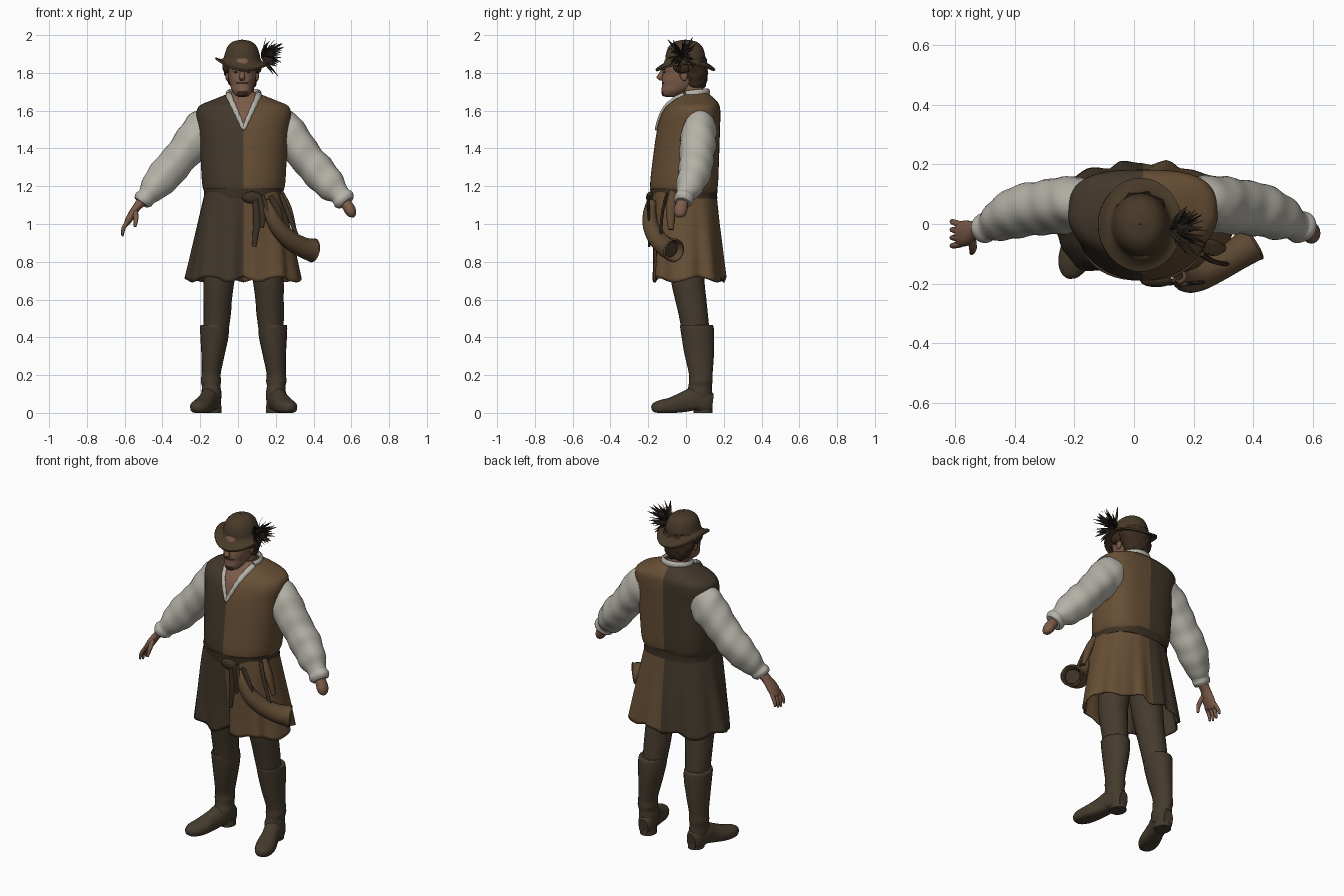
import bpy, bmesh, math, random
from mathutils import Vector
from mathutils.bvhtree import BVHTree

random.seed(4)
CX = 0.03  # body mid-line


def mat(name, r, g, b):
    m = bpy.data.materials.new(name)
    m.diffuse_color = (r, g, b, 1)
    return m


DARK = mat("dark brown cloth", 0.056, 0.040, 0.025)
TAN = mat("tan cloth", 0.135, 0.078, 0.036)
LINEN = mat("linen", 0.46, 0.44, 0.39)
SKIN = mat("skin", 0.20, 0.105, 0.066)
BOOT = mat("boot leather", 0.060, 0.044, 0.027)
HAT = mat("hat felt", 0.064, 0.042, 0.022)
HAIR = mat("hair", 0.040, 0.023, 0.013)
FEATHER = mat("feather", 0.020, 0.015, 0.010)
BELT = mat("belt leather", 0.045, 0.030, 0.018)
HORN = mat("horn", 0.110, 0.066, 0.032)


def make(name, verts, faces, mats, angle=50):
    me = bpy.data.meshes.new(name)
    me.from_pydata([tuple(v) for v in verts], [], faces)
    bm = bmesh.new()
    bm.from_mesh(me)
    bmesh.ops.recalc_face_normals(bm, faces=bm.faces)
    bm.to_mesh(me)
    bm.free()
    for m in mats:
        me.materials.append(m)
    ob = bpy.data.objects.new(name, me)
    bpy.context.collection.objects.link(ob)
    bpy.ops.object.select_all(action='DESELECT')
    ob.select_set(True)
    bpy.context.view_layer.objects.active = ob
    bpy.ops.object.shade_smooth_by_angle(angle=math.radians(angle))
    return ob


def spline(rows, sub):
    out, n = [], len(rows)
    for i in range(n - 1):
        quad = [rows[max(i - 1, 0)], rows[i], rows[i + 1], rows[min(i + 2, n - 1)]]
        for k in range(sub):
            t = k / sub
            out.append([0.5 * (2 * b + (c - a) * t + (2 * a - 5 * b + 4 * c - d) * t * t
                               + (3 * b - a - 3 * c + d) * t ** 3) for a, b, c, d in zip(*quad)])
    return out + [list(rows[-1])]


def tube(name, rows, mats, ref=(0, 1, 0), n=20, sub=4, flat=False, front=2, back=2, cap=True):
    """Skin rings (x, y, z, half width, half depth) along a smooth path."""
    rows = spline(rows, sub)
    verts, faces = [], []
    for i, (x, y, z, a, b) in enumerate(rows):
        u, v = Vector((1, 0, 0)), Vector((0, 1, 0))
        if not flat:
            t = (Vector(rows[min(i + 1, len(rows) - 1)][:3]) - Vector(rows[max(i - 1, 0)][:3])).normalized()
            v = Vector(ref)
            v = (v - t * v.dot(t)).normalized()
            u = v.cross(t)
        for k in range(n):
            th = 2 * math.pi * k / n
            c, s = math.cos(th), math.sin(th)
            e = 2 / (front if s < 0 else back)
            verts.append(Vector((x, y, z)) + u * a * math.copysign(abs(c) ** e, c)
                         + v * b * math.copysign(abs(s) ** e, s))
    for i in range(len(rows) - 1):
        for k in range(n):
            j = (k + 1) % n
            faces.append((i * n + k, i * n + j, (i + 1) * n + j, (i + 1) * n + k))
    if cap:
        faces += [tuple(range(n)), tuple(range(len(verts) - n, len(verts)))]
    return make(name, verts, faces, mats if isinstance(mats, list) else [mats])


def levels(rows):
    """(z, x half, y front, y back) about the mid-line -> ring rows."""
    return [(CX, (f + b) / 2, z, rx, (b - f) / 2) for z, rx, f, b in rows]


def thicken(ob, t):
    m = ob.modifiers.new("thickness", 'SOLIDIFY')
    m.thickness = t


def ball(name, loc, scale, m):
    x, y, z = loc
    a, b, h = scale
    rows = [(x, y, z - h * math.cos(math.pi * i / 8), max(a * math.sin(math.pi * i / 8), 1e-4),
             max(b * math.sin(math.pi * i / 8), 1e-4)) for i in range(9)]
    return tube(name, rows, m, n=14, sub=1, flat=True)


# Two-colour sleeveless jerkin with open V neck
jerkin = tube("jerkin", levels([
    (1.155, .195, -.17, .15), (1.20, .218, -.19, .168), (1.35, .228, -.175, .175), (1.5, .238, -.153, .18),
    (1.58, .25, -.13, .182), (1.625, .235, -.105, .178), (1.655, .17, -.075, .16), (1.685, .095, -.05, .125),
    (1.70, .07, -.03, .105)]), [DARK, TAN, SKIN], n=72, sub=6, flat=True, front=2.0, back=3.0)
for p in jerkin.data.polygons:
    c = p.center
    p.material_index = 1 if c.x > CX else 0
    if c.y < 0.02 and abs(c.x - CX) < (c.z - 1.50) * 0.42:
        p.material_index = 2

# Linen collar following the neckline
bvh = BVHTree.FromPolygons([v.co for v in jerkin.data.vertices], [p.vertices for p in jerkin.data.polygons])
neckline = []
for i in range(-10, 11):
    x, z = CX + 0.0082 * i, 1.50 + 0.0185 * abs(i)
    hit = bvh.ray_cast(Vector((x, -1, min(z, 1.685))), Vector((0, 1, 0)))[0]
    neckline.append((x, hit.y - 0.003, hit.z + 0.003, 0.009 + 0.003 * (i % 2) + 0.0005 * abs(i), 0.009))
tube("collar_front", neckline, LINEN, n=8, sub=2)
tube("collar_back", [(CX + .082 * math.cos(a), .04 + .075 * math.sin(a), 1.69 + .008 * math.sin(a), .013, .02)
     for a in [math.pi * k / 12 for k in range(-2, 15)]], LINEN, ref=(0, 0, 1), n=8, sub=1)

# Flared skirt with folds
skirt = tube("skirt", levels([
    (1.175, .195, -.175, .15), (1.12, .208, -.175, .158), (1.0, .232, -.17, .17), (.85, .262, -.165, .185),
    (.705, .29, -.165, .198)]), [DARK, TAN], n=96, sub=5, flat=True, front=2.7, back=2.4, cap=False)
for v in skirt.data.vertices:
    f = (1.175 - v.co.z) / 0.47
    a = math.atan2(v.co.y, v.co.x - CX)
    k = 1 + f * (0.04 * math.cos(10 * a + 0.6) + 0.02 * math.sin(17 * a))
    v.co.x = CX + (v.co.x - CX) * k
    v.co.y *= k
    if v.co.y < 0:
        v.co.y += 0.05 * f * math.exp(-((v.co.x - 0.035) / 0.022) ** 2)
    v.co.z += 0.014 * f ** 4 * math.sin(7 * a)
for p in skirt.data.polygons:
    p.material_index = 1 if p.center.x > CX else 0
thicken(skirt, -0.008)

# Belt, knot and hanging ends
belt = tube("belt", levels([(1.135, .211, -.186, .166), (1.16, .21, -.188, .165), (1.188, .212, -.19, .168)]),
            BELT, n=48, sub=2, flat=True, front=2.4, back=2.6)
ball("belt_knot", (.075, -.19, 1.14), (.055, .022, .032), BELT)
for i, (x0, x1, z1) in enumerate([(.09, .085, .88), (.11, .125, .98), (.17, .23, .98)]):
    tube(f"belt_end_{i}", [(x0, -.2, 1.15, .014, .007), ((x0 + x1) / 2 + .012, -.198, (1.15 + z1) / 2, .02, .007),
                           (x1, -.195, z1, .011, .006)], BELT, n=8)

# Hunting horn on straps
horn = tube("horn", [(.15, -.175, 1.12, .014, .014), (.17, -.192, 1.06, .026, .026), (.21, -.185, .985, .034, .034),
                     (.27, -.15, .92, .04, .04), (.34, -.105, .878, .045, .045), (.39, -.07, .862, .052, .052),
                     (.402, -.062, .859, .057, .057)], HORN, n=16, cap=False)
thicken(horn, -0.009)
tube("horn_hollow", [(.35, -.10, .874, .036, .036), (.378, -.08, .866, .042, .042)], BELT, n=16)
tube("horn_strap_front", [(.13, -.19, 1.15, .01, .006), (.17, -.222, 1.05, .01, .006),
                          (.235, -.2, .945, .012, .006)], BELT, n=8)
tube("horn_strap_side", [(.225, -.10, 1.16, .012, .008), (.265, -.125, 1.06, .012, .008),
                         (.315, -.135, .925, .012, .008)], BELT, n=8)
tube("knife_sheath", [(.225, -.07, 1.17, .015, .02), (.265, -.08, 1.08, .02, .028), (.30, -.08, .97, .01, .014)],
     HORN, n=10)

# Limbs on both sides
for side, s in (("left", 1), ("right", -1)):
    def limb(rows):
        return [(CX + s * r[0],) + tuple(r[1:]) for r in rows]
    # Puffed sleeve with gathered cuff
    sleeve = tube(side + "_sleeve", limb([
        (.16, .075, 1.535, .10, .08), (.21, .07, 1.49, .115, .09), (.265, .063, 1.435, .102, .095),
        (.335, .055, 1.35, .09, .09), (.40, .045, 1.275, .092, .087), (.465, .018, 1.20, .08, .073),
        (.502, 0, 1.16, .058, .055), (.515, -.006, 1.145, .053, .05), (.53, -.012, 1.128, .057, .052),
        (.542, -.016, 1.112, .045, .042)]), LINEN, n=28, sub=5)
    for v in sleeve.data.vertices:
        d = 0.005 * math.sin(34 * v.co.z + 26 * v.co.y) * math.sin(45 * abs(v.co.x))
        v.co += v.normal * d
    # Hose, tall boot and splayed foot
    tube(side + "_hose", limb([(.10, .01, .92, .095, .10), (.128, .008, .72, .083, .09), (.137, .025, .6, .075, .083),
                               (.14, .037, .53, .073, .078), (.145, .05, .44, .066, .074)]), BOOT, flat=True)
    tube(side + "_boot", limb([
        (.152, .055, .465, .066, .075), (.154, .057, .46, .076, .088), (.155, .063, .40, .074, .086),
        (.162, .07, .31, .062, .078), (.172, .078, .21, .051, .063), (.173, .078, .17, .054, .063),
        (.172, .075, .14, .049, .062), (.170, .07, .10, .053, .068), (.168, .075, .05, .046, .062)]), BOOT, flat=True)
    foot = tube(side + "_foot", limb([
        (.162, .14, .055, .03, .045), (.165, .11, .06, .046, .062), (.178, .05, .075, .05, .062),
        (.195, -.01, .058, .048, .054), (.218, -.08, .04, .056, .042), (.236, -.135, .033, .05, .035),
        (.246, -.17, .028, .03, .024), (.249, -.182, .026, .008, .008)]), BOOT, ref=(0, 0, 1), front=3.2)
    for v in foot.data.vertices:
        v.co.z = max(v.co.z, 0.0)
    tube(side + "_heel", limb([(.162, .09, 0, .045, .05), (.163, .088, .04, .045, .052)]), BOOT, flat=True, sub=1)

# Open hand on one arm
tube("open_hand", [(-.50, -.01, 1.13, .03, .03), (-.535, -.02, 1.09, .022, .032), (-.562, -.03, 1.05, .021, .043),
                   (-.585, -.035, 1.01, .017, .042), (-.592, -.037, .995, .01, .034)], SKIN, n=14)
for i in range(4):
    y, drop = -.068 + .022 * i, (.01, 0, .005, .02)[i]
    tube(f"finger_{i}", [(-.58, y, 1.02, .011, .011), (-.605, y - .004 + .004 * i, .98, .011, .010),
                         (-.612, y - .006 + .006 * i, .935 + drop, .006, .006)], SKIN, n=8)
tube("thumb", [(-.545, -.045, 1.07, .015, .015), (-.54, -.082, 1.03, .013, .013), (-.545, -.098, .985, .007, .007)],
     SKIN, n=8)
# Closed hand on the other
tube("closed_hand", [(.55, -.01, 1.14, .03, .03), (.578, -.022, 1.10, .03, .033), (.595, -.03, 1.07, .03, .036),
                     (.605, -.034, 1.045, .02, .026), (.607, -.035, 1.035, .006, .008)], SKIN, n=14)

# Neck and head, with beard coloured by height
tube("neck", [(CX, .055, 1.60, .075, .07), (CX, .04, 1.68, .058, .058), (.025, .02, 1.77, .055, .06)], SKIN, flat=True)
HX = 0.022
head = tube("head", [(HX, (f + b) / 2, z, rx, (b - f) / 2) for z, rx, f, b in [
    (1.672, .012, -.10, -.07), (1.68, .034, -.125, -.03), (1.705, .054, -.13, .02), (1.735, .064, -.127, .07),
    (1.765, .071, -.128, .09), (1.80, .075, -.122, .098), (1.83, .077, -.125, .10), (1.90, .07, -.10, .09)]],
    [SKIN, HAIR], n=40, sub=5, flat=True, front=2.2)
for p in head.data.polygons:
    c = p.center
    dx = abs(c.x - HX)
    if c.y < -.085 and ((c.z < 1.705 and dx < .028) or (1.742 < c.z < 1.752 and dx < .03)):
        p.material_index = 1
tube("nose", [(HX, -.118, 1.825, .008, .008), (HX, -.13, 1.80, .011, .013), (HX, -.138, 1.775, .016, .019),
              (HX, -.13, 1.76, .010, .008)], SKIN, n=10, flat=True)
for s in (-1, 1):
    ball("eye", (HX + s * .03, -.114, 1.803), (.012, .005, .005), HAIR)
    ball("brow", (HX + s * .031, -.116, 1.82), (.02, .006, .004), HAIR)
    ball("ear", (HX + s * .079, -.01, 1.785), (.01, .02, .028), SKIN)
    ball("side_hair", (HX + s * .08, -.02, 1.835), (.025, .05, .04), HAIR)
# Hair at the back of the head
hair = tube("hair", [(HX, .05, 1.715, .048, .035), (HX, .048, 1.735, .07, .056), (HX, .045, 1.78, .088, .068),
                     (HX, .035, 1.83, .096, .078), (HX, .03, 1.88, .085, .075)], HAIR, n=28, flat=True)
for v in hair.data.vertices:
    v.co += v.normal * 0.006 * math.sin(120 * v.co.x) * math.sin(90 * v.co.z)

# Felt hat with saddle-shaped brim
hat = tube("hat", [(.022, -.003, z, rx, ry) for z, rx, ry in [
    (1.838, .139, .158), (1.842, .125, .138), (1.855, .108, .118), (1.872, .098, .107), (1.90, .092, .103),
    (1.94, .077, .088), (1.966, .048, .055), (1.976, .002, .002)]], HAT, n=40, flat=True, cap=False)
for v in hat.data.vertices:
    x, y = v.co.x - .022, v.co.y
    f = max(0, (1.89 - v.co.z) / 0.05)
    v.co.z += f * (1.5 * (x * x - y * y * 0.5)) - 0.1 * x * f
thicken(hat, 0.01)

# Feather tuft: curved thin blades fanning from the hat side
verts, faces = [], []
root = Vector((.125, -.02, 1.885))
for i in range(60):
    d = Vector((random.uniform(.1, 1), random.uniform(-.8, .7), random.uniform(-.55, 1))).normalized()
    length = random.uniform(.06, .125)
    w = d.cross(Vector((random.uniform(-1, 1), random.uniform(-1, 1), random.uniform(-1, 1)))).normalized()
    bend = Vector((random.uniform(0, .03), random.uniform(-.02, .02), random.uniform(-.03, .01)))
    b = len(verts)
    for t, width in ((0, .004), (.35, .009), (.7, .007), (1, .001)):
        c = root + d * length * t + bend * t * t
        verts += [c - w * width, c + w * width]
    faces += [(b + k, b + k + 1, b + k + 3, b + k + 2) for k in (0, 2, 4)]
make("feather_tuft", verts, faces, [FEATHER])
